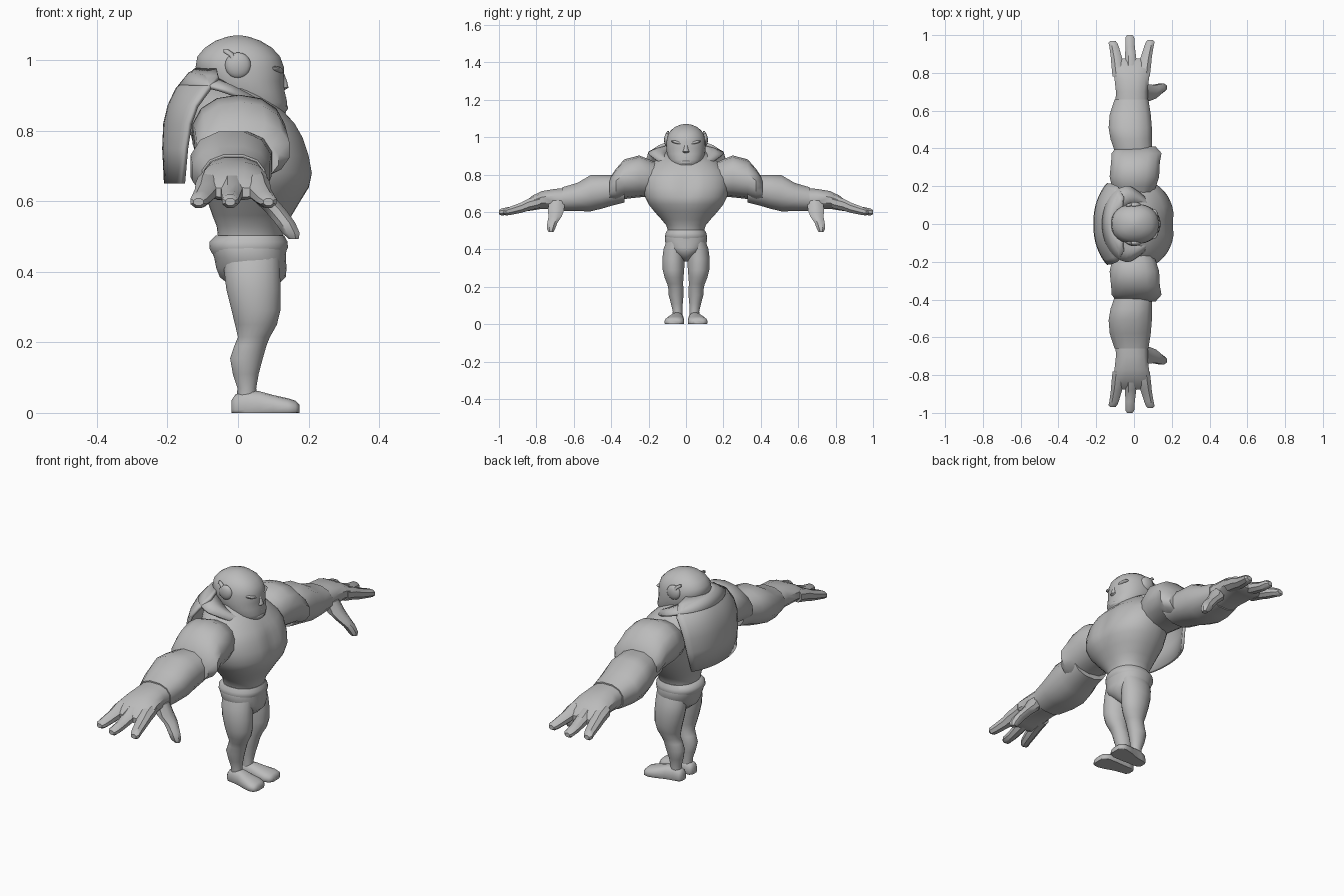
import bpy, bmesh, math
from mathutils import Matrix, Vector

grey = bpy.data.materials.new("clay grey")
grey.diffuse_color = (0.5, 0.5, 0.5, 1)


def finish(name, bm, mirror=False, angle=50, thick=0):
    bmesh.ops.recalc_face_normals(bm, faces=bm.faces[:])
    me = bpy.data.meshes.new(name)
    bm.to_mesh(me)
    bm.free()
    me.materials.append(grey)
    ob = bpy.data.objects.new(name, me)
    bpy.context.collection.objects.link(ob)
    bpy.ops.object.select_all(action='DESELECT')
    ob.select_set(True)
    bpy.context.view_layer.objects.active = ob
    bpy.ops.object.shade_smooth_by_angle(angle=math.radians(angle))
    if thick:
        m = ob.modifiers.new("thickness", 'SOLIDIFY')
        m.thickness = thick
        m.offset = 0
    if mirror:
        m = ob.modifiers.new("mirror", 'MIRROR')
        m.use_axis = (False, True, False)
    return ob


def bridge(bm, rows, closed=True):
    for a, b in zip(rows, rows[1:]):
        n = len(a)
        for i in range(n if closed else n - 1):
            j = (i + 1) % n
            bm.faces.new((a[i], a[j], b[j], b[i]))


def loft(name, axis, secs, n=24, power=2.0, mirror=False, angle=50, shape=None):
    """secs: (position on axis, centre 1, centre 2, radius 1, radius 2)"""
    bm = bmesh.new()
    rows = []
    for p, c1, c2, r1, r2 in secs:
        row = []
        for i in range(n):
            a = 2 * math.pi * (i + 0.5) / n
            c, s = math.cos(a), math.sin(a)
            u = c1 + r1 * math.copysign(abs(c) ** (2 / power), c)
            v = c2 + r2 * math.copysign(abs(s) ** (2 / power), s)
            co = Vector({'x': (p, u, v), 'y': (u, p, v), 'z': (u, v, p)}[axis])
            row.append(bm.verts.new(shape(co) if shape else co))
        rows.append(row)
    bridge(bm, rows)
    bm.faces.new(rows[0])
    bm.faces.new(rows[-1])
    return finish(name, bm, mirror, angle)


def ball(name, centre, size, rot=(0, 'X'), mirror=True):
    bm = bmesh.new()
    mat = (Matrix.Translation(centre) @ Matrix.Rotation(math.radians(rot[0]), 4, rot[1])
           @ Matrix.Diagonal((*size, 1)))
    bmesh.ops.create_uvsphere(bm, u_segments=16, v_segments=10, radius=1, matrix=mat)
    finish(name, bm, mirror)


# torso, with a groove between the chest muscles
def groove(co):
    if co.x > 0.05:
        co.x -= 0.02 * math.exp(-(co.y / 0.035) ** 2) * max(0, 1 - abs(co.z - 0.74) / 0.12)
    return co


loft("torso", 'z', [
    (.46, .03, 0, .09, .09), (.50, .035, 0, .092, .097), (.53, .037, 0, .098, .107),
    (.56, .04, 0, .113, .132), (.60, .045, 0, .132, .168), (.64, .050, 0, .154, .200),
    (.68, .052, 0, .162, .22), (.73, .042, 0, .163, .23), (.78, .028, 0, .16, .23),
    (.82, .01, 0, .155, .215), (.86, -.01, 0, .135, .18), (.92, -.03, 0, .09, .11)],
    n=40, power=2.2, shape=groove)

# shorts and belt
loft("shorts", 'z', [
    (.335, .045, 0, .03, .012), (.355, .045, 0, .06, .035), (.385, .042, 0, .094, .078),
    (.41, .038, 0, .100, .103), (.44, .034, 0, .102, .112), (.465, .030, 0, .108, .113),
    (.475, .030, 0, .108, .110)], n=32, power=2.2)
loft("belt", 'z', [
    (.452, .03, 0, .104, .106), (.468, .03, 0, .112, .113), (.485, .03, 0, .111, .110),
    (.503, .034, 0, .097, .100)], n=32, power=2.2)

# legs and feet
loft("leg", 'z', [
    (.44, .04, .055, .08, .052), (.40, .04, .063, .08, .058), (.35, .044, .067, .078, .060),
    (.29, .051, .067, .070, .058), (.25, .051, .064, .060, .051), (.215, .045, .058, .046, .043),
    (.19, .035, .054, .046, .041), (.155, .024, .053, .047, .040), (.11, .022, .049, .037, .032),
    (.07, .025, .045, .027, .026), (.03, .025, .045, .030, .028)], n=20, mirror=True)


def flat_sole(co):
    co.z = max(co.z, 0)
    return co


loft("foot", 'x', [
    (-.018, .045, .015, .020, .022), (-.008, .045, .016, .030, .036), (.02, .046, .018, .034, .046),
    (.06, .050, .016, .039, .046), (.10, .057, .014, .048, .037), (.14, .062, .012, .053, .030),
    (.163, .064, .010, .046, .025), (.174, .064, .010, .030, .014)],
    n=20, power=2.4, mirror=True, shape=flat_sole)

# arms
loft("shoulder", 'y', [
    (.15, 0, .77, .10, .09), (.20, 0, .782, .120, .100), (.25, .002, .790, .134, .112),
    (.33, .008, .775, .132, .106), (.375, .014, .745, .135, .085), (.41, .012, .718, .105, .06)],
    n=14, power=2.2, mirror=True, angle=40)
loft("forearm", 'y', [
    (.33, 0, .718, .10, .07), (.40, -.005, .715, .105, .085), (.45, -.015, .708, .113, .093),
    (.51, -.020, .700, .118, .100), (.58, -.020, .680, .112, .078), (.66, -.013, .668, .092, .066)],
    n=12, power=2.3, mirror=True, angle=40)
loft("hand", 'y', [
    (.63, -.013, .667, .088, .062), (.70, -.012, .668, .086, .057), (.77, -.012, .664, .094, .049),
    (.82, -.015, .648, .102, .041), (.855, -.015, .632, .100, .029), (.875, -.015, .625, .085, .014)],
    n=12, power=2.4, mirror=True, angle=40)
for label, x0, x1, tip in (("back", -.080, -.112, .97), ("middle", -.015, -.022, 1.0),
                           ("front", .050, .086, .975)):
    loft(label + "_finger", 'y', [
        (.78, x0, .655, .036, .036), (.84, x0 * .8 + x1 * .2, .640, .036, .035),
        (.88, x0 * .6 + x1 * .4, .623, .032, .030),
        (.94, x0 * .2 + x1 * .8, .606, .027, .024), (tip - .012, x1, .600, .025, .020),
        (tip, x1, .598, .015, .011)], n=8, mirror=True, angle=40)
loft("thumb", 'z', [
    (.66, .045, .69, .035, .045), (.61, .07, .695, .038, .047), (.575, .105, .70, .034, .038),
    (.54, .133, .715, .031, .029), (.51, .150, .722, .027, .024), (.493, .158, .722, .015, .014)],
    n=8, mirror=True, angle=40)

# head
loft("head", 'z', [
    (.838, .065, 0, .055, .058), (.852, .058, 0, .078, .076), (.88, .046, 0, .094, .092),
    (.91, .028, 0, .105, .102), (.94, .014, 0, .117, .106), (.98, .005, 0, .126, .106),
    (1.01, .002, 0, .118, .099), (1.035, .001, 0, .096, .083), (1.055, 0, 0, .064, .058),
    (1.066, 0, 0, .032, .030), (1.07, 0, 0, .01, .01)], n=28, power=2.2)

# face
ball("chin", (.110, 0, .865), (.032, .048, .018), mirror=False)
ball("lips", (.116, 0, .893), (.021, .036, .010), mirror=False)
loft("nose", 'z', [
    (.912, .118, 0, .010, .014), (.922, .124, 0, .020, .020), (.94, .124, 0, .016, .012),
    (.965, .120, 0, .010, .009)], n=10)
ball("brow", (.104, .038, .969), (.025, .042, .010), rot=(14, 'X'))

# ear discs with a short bent aerial
ball("ear_disc", (0, .1, .985), (.037, .017, .037))
loft("ear_aerial", 'z', [
    (1.0, -.012, .106, .010, .008), (1.012, -.016, .104, .009, .008),
    (1.022, -.028, .100, .014, .008), (1.032, -.036, .096, .006, .005)], n=8, mirror=True)

# collar: sloping ring from the head to the shoulders, pointed at the front
bm = bmesh.new()
N = 40
rows = [[], [], []]
for i in range(N):
    a = 2 * math.pi * i / N
    c, s = math.cos(a), math.sin(a)
    f = max(c, 0)
    inner = Vector((.005 + .112 * c, .104 * s, .908 - .065 * c))
    outer = Vector((-.03 + .135 * c + .045 * f ** 3, .200 * s * (1 - .25 * f),
                    .86 - .05 * c + .05 * s * s + (.015 if c < 0 else 0) * c * c))
    mid = (inner + outer) / 2 + Vector((0, 0, .012))
    for row, co in zip(rows, (inner, mid, outer)):
        row.append(bm.verts.new(co))
bridge(bm, rows)
finish("collar", bm, thick=.012)

# cape: curved sheet over the upper back (z, half width, edge x, middle x)
bm = bmesh.new()
rows = []
for z, w, edge, back in ((.972, .085, -.06, -.118), (.950, .145, -.055, -.140),
                         (.915, .198, -.085, -.172), (.87, .211, -.118, -.193),
                         (.82, .212, -.136, -.205), (.75, .203, -.147, -.208),
                         (.65, .180, -.156, -.203)):
    ts = [k / 8 - 1 for k in range(17)]
    rows.append([bm.verts.new((edge + (back - edge) * (1 - abs(t) ** 2.4), w * t, z)) for t in ts])
bridge(bm, rows, closed=False)
finish("cape", bm, thick=.014)
